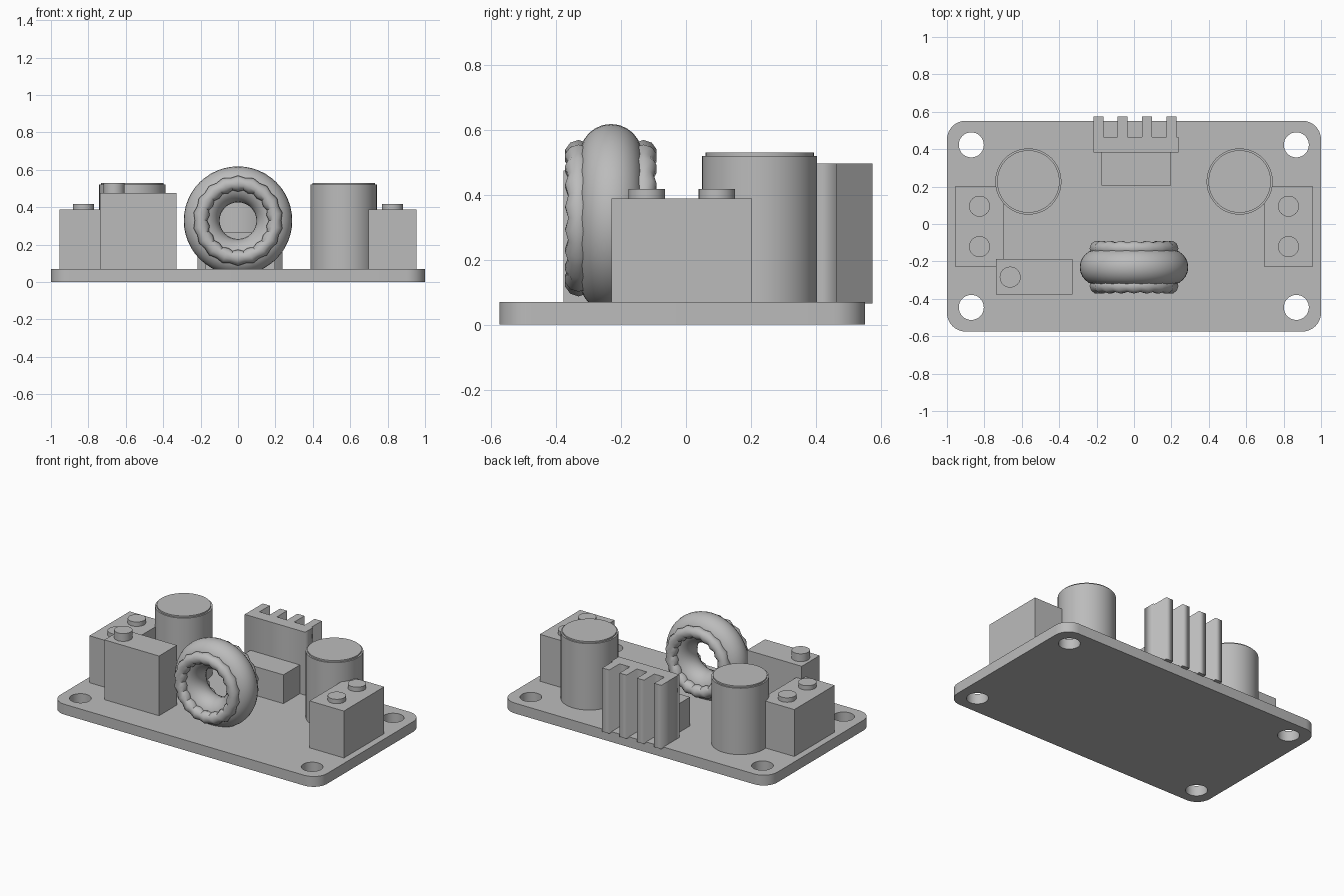
import bpy, bmesh
from math import sin, cos, pi, radians
from mathutils import Vector

if "Cube" in bpy.data.objects:
    bpy.data.objects.remove(bpy.data.objects["Cube"], do_unlink=True)

grey = bpy.data.materials.new("plain grey")
grey.use_nodes = True
grey.diffuse_color = (0.5, 0.5, 0.5, 1)
grey.node_tree.nodes["Principled BSDF"].inputs["Base Color"].default_value = (0.5, 0.5, 0.5, 1)

BOARD = 0.07


def finish(name, bm, smooth=None):
    """Turn a bmesh into a named grey object, smoothed below the given angle."""
    bmesh.ops.remove_doubles(bm, verts=bm.verts, dist=0.0001)
    bmesh.ops.recalc_face_normals(bm, faces=bm.faces)
    mesh = bpy.data.meshes.new(name)
    bm.to_mesh(mesh)
    bm.free()
    mesh.materials.append(grey)
    ob = bpy.data.objects.new(name, mesh)
    bpy.context.collection.objects.link(ob)
    if smooth:
        bpy.ops.object.select_all(action='DESELECT')
        ob.select_set(True)
        bpy.context.view_layer.objects.active = ob
        bpy.ops.object.shade_smooth_by_angle(angle=radians(smooth))
    return ob


def box(name, x, y, z):
    bm = bmesh.new()
    bmesh.ops.create_cube(bm, size=1)
    for v in bm.verts:
        v.co = Vector([lo + (hi - lo) * (c + 0.5) for c, (lo, hi) in zip(v.co, (x, y, z))])
    return finish(name, bm)


def arc(cx, cy, r, start, end, steps):
    return [(cx + r * cos(start + (end - start) * i / steps),
             cy + r * sin(start + (end - start) * i / steps)) for i in range(steps + 1)]


def slab(name, outlines, z0, z1, smooth=None):
    """Extrude filled outlines; inner outlines become holes."""
    curve = bpy.data.curves.new(name, 'CURVE')
    curve.dimensions = '2D'
    curve.fill_mode = 'BOTH'
    curve.extrude = (z1 - z0) / 2
    for points in outlines:
        spline = curve.splines.new('POLY')
        spline.points.add(len(points) - 1)
        for p, (x, y) in zip(spline.points, points):
            p.co = (x, y, 0, 1)
        spline.use_cyclic_u = True
    temp = bpy.data.objects.new(name + " outline", curve)
    bpy.context.collection.objects.link(temp)
    bpy.context.view_layer.update()
    bm = bmesh.new()
    bm.from_mesh(temp.evaluated_get(bpy.context.evaluated_depsgraph_get()).to_mesh())
    bpy.data.objects.remove(temp, do_unlink=True)
    bmesh.ops.translate(bm, verts=bm.verts, vec=(0, 0, (z0 + z1) / 2))
    return finish(name, bm, smooth)


def lathe(name, x, y, profile, sides=48):
    """Closed round part from (radius, height) points."""
    bm = bmesh.new()
    rings = [[bm.verts.new((x + r * cos(2 * pi * i / sides), y + r * sin(2 * pi * i / sides), z))
              for i in range(sides)] for r, z in profile]
    for a, b in zip(rings, rings[1:]):
        for i in range(sides):
            j = (i + 1) % sides
            bm.faces.new((a[i], a[j], b[j], b[i]))
    bm.faces.new(rings[0])
    bm.faces.new(rings[-1])
    return finish(name, bm, 30)


def ring(name, centre, major, minor, around, section, bump=0, smooth=60):
    """Upright torus with its axis along y; bump swells every other segment."""
    bm = bmesh.new()
    loops = []
    for i in range(around):
        a = 2 * pi * i / around
        m = minor + (bump if i % 2 else -bump)
        loops.append([])
        for k in range(section):
            t = 2 * pi * k / section
            r = major + m * cos(t)
            loops[-1].append(bm.verts.new((centre[0] + r * cos(a), centre[1] + m * sin(t),
                                           centre[2] + r * sin(a))))
    for i in range(around):
        a, b = loops[i], loops[(i + 1) % around]
        for k in range(section):
            n = (k + 1) % section
            bm.faces.new((a[k], a[n], b[n], b[k]))
    return finish(name, bm, smooth)


# Circuit board with rounded corners and four mounting holes
r, back, front = 0.1, 0.552, -0.575
corners = [(1 - r, back - r), (r - 1, back - r), (r - 1, front + r), (1 - r, front + r)]
outline = [p for n, (x, y) in enumerate(corners)
           for p in arc(x, y, r, n * pi / 2, (n + 1) * pi / 2, 8)]
holes = [arc(x, y, 0.067, 0, 2 * pi, 32)[:-1] for x in (-0.87, 0.868) for y in (0.423, -0.446)]
slab("circuit_board", [outline] + holes, 0, BOARD, 30)

# Capacitors and screw terminals, one of each per side
for side, s in (("left", 1), ("right", -1)):
    lathe(side + "_capacitor", s * 0.565, 0.227,
          [(0.177, BOARD), (0.177, 0.52), (0.167, 0.52), (0.167, 0.53)])
    box(side + "_terminal_block", (s * 0.826 - 0.129, s * 0.826 + 0.129),
        (-0.229, 0.203), (BOARD, 0.388))
    for place, y in (("front", -0.121), ("back", 0.095)):
        lathe(f"{side}_{place}_terminal_screw", s * 0.826, y,
              [(0.056, 0.38), (0.056, 0.418)], 32)

# Trimmer with its adjusting screw
box("trimmer_body", (-0.738, -0.328), (-0.378, -0.186), (BOARD, 0.475))
lathe("trimmer_screw", -0.662, -0.284, [(0.056, 0.47), (0.056, 0.528)], 32)

# Regulator and its finned heat sink
box("regulator", (-0.174, 0.197), (0.205, 0.385), (BOARD, 0.265))
comb = [(0.237, 0.465), (0.237, 0.382), (-0.217, 0.382)]
for n in range(4):
    x = -0.217 + 0.13 * n
    comb += [(x, 0.465), (x, 0.575), (x + 0.053, 0.575), (x + 0.053, 0.465)]
slab("heat_sink", [comb], 0.065, 0.497)

# Upright inductor: round core with a beaded winding on each face
ring("inductor_core", (0, -0.231, 0.328), 0.194, 0.096, 48, 24)
for place, s in (("front", -1), ("back", 1)):
    ring(place + "_winding", (0, -0.231 + s * 0.1, 0.328), 0.198, 0.038, 36, 10, 0.005, 40)
